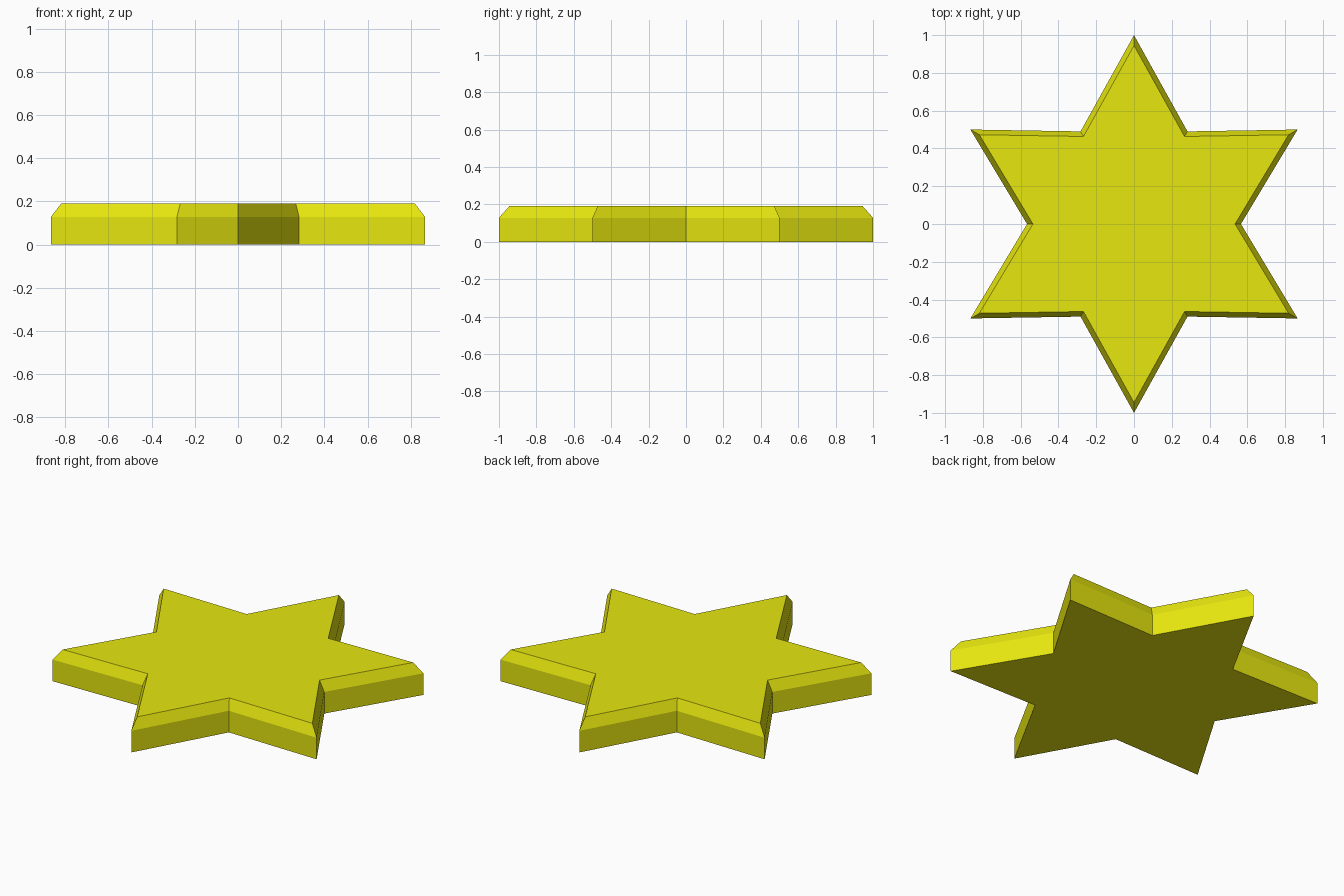
import bpy, bmesh, math

if "Cube" in bpy.data.objects:
    bpy.data.objects.remove(bpy.data.objects["Cube"])

OUTER, INNER = 1.0, 0.566      # tip and notch radii
TOP_SCALE = 0.945              # bevelled top is a slightly shrunken star
LEVELS = [(0.0, 1.0), (0.128, 1.0), (0.19, TOP_SCALE)]   # (height, scale)

yellow = bpy.data.materials.new("yellow")
yellow.diffuse_color = (0.8, 0.8, 0.005, 1.0)
yellow.use_nodes = True
yellow.node_tree.nodes["Principled BSDF"].inputs["Base Color"].default_value = yellow.diffuse_color


def star_ring(bm, z, scale):
    """Six-pointed star outline with a tip on +y."""
    ring = []
    for i in range(12):
        a = math.pi / 2 + i * math.pi / 6
        r = scale * (OUTER if i % 2 == 0 else INNER)
        ring.append(bm.verts.new((r * math.cos(a), r * math.sin(a), z)))
    return ring


# Star plate: vertical sides, chamfered rim, flat top and bottom
bm = bmesh.new()
rings = [star_ring(bm, z, s) for z, s in LEVELS]
for low, high in zip(rings, rings[1:]):
    for i in range(12):
        j = (i + 1) % 12
        bm.faces.new((low[i], low[j], high[j], high[i]))
bm.faces.new(rings[-1])
bm.faces.new(rings[0][::-1])
bmesh.ops.recalc_face_normals(bm, faces=bm.faces)

mesh = bpy.data.meshes.new("star_plate")
bm.to_mesh(mesh)
bm.free()
mesh.materials.append(yellow)
bpy.context.collection.objects.link(bpy.data.objects.new("star_plate", mesh))
